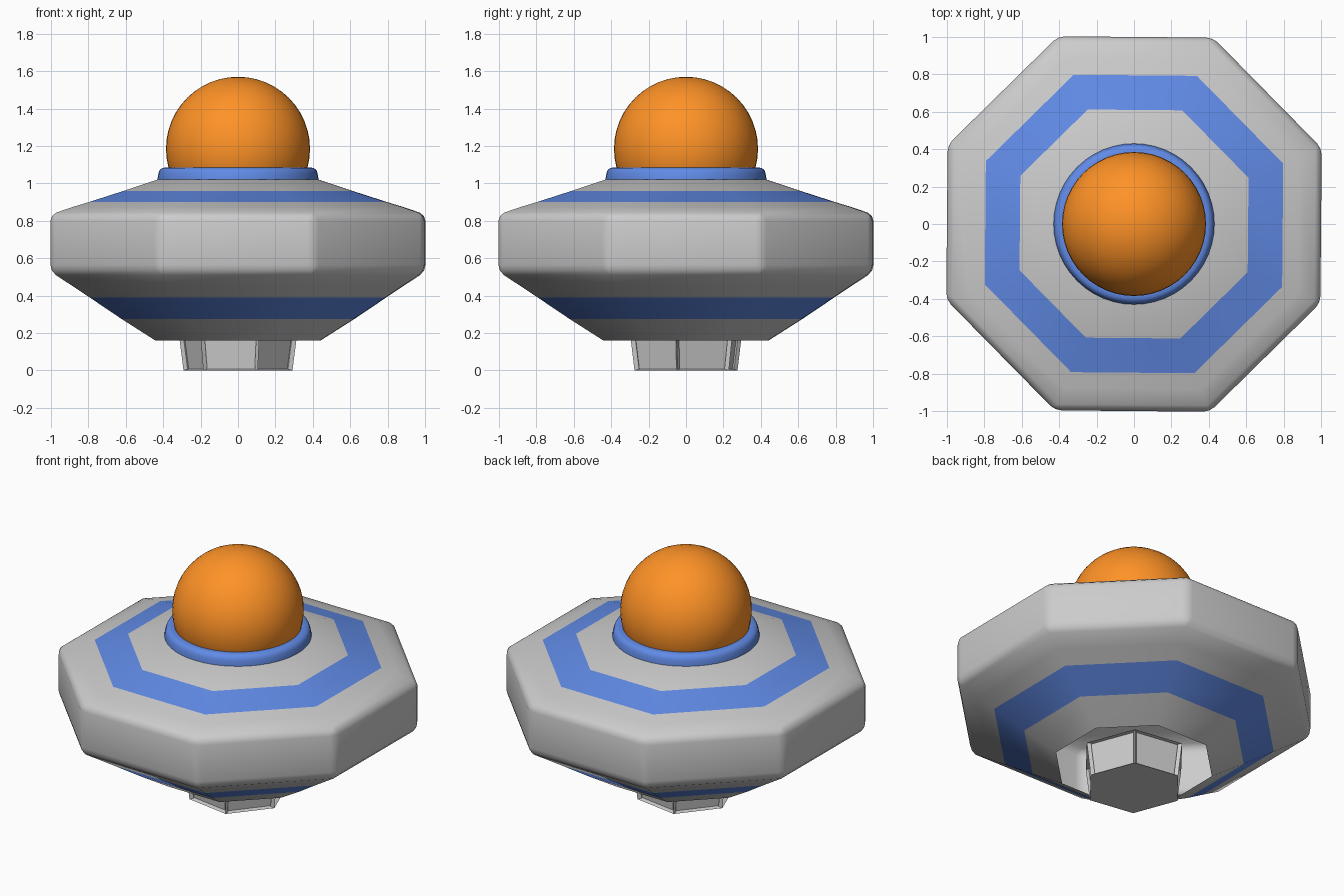
import bpy, bmesh, math

if "Cube" in bpy.data.objects:
    bpy.data.objects.remove(bpy.data.objects["Cube"])


def material(name, rgb):
    m = bpy.data.materials.new(name)
    m.diffuse_color = (*rgb, 1)
    m.use_nodes = True
    m.node_tree.nodes["Principled BSDF"].inputs["Base Color"].default_value = m.diffuse_color
    return m


def lathe(bm, profile, sides, start):
    """Spin (radius, z) points; returns one list of faces per profile segment."""
    rings = []
    for r, z in profile:
        rings.append([bm.verts.new((r * math.cos(start + math.tau * i / sides),
                                    r * math.sin(start + math.tau * i / sides), z))
                      for i in range(sides)])
    bands = []
    for a, b in zip(rings, rings[1:]):
        bands.append([bm.faces.new((a[i], a[(i + 1) % sides], b[(i + 1) % sides], b[i]))
                      for i in range(sides)])
    return rings, bands


def finish(bm, name, mats=(), angle=35):
    me = bpy.data.meshes.new(name)
    bm.to_mesh(me)
    bm.free()
    ob = bpy.data.objects.new(name, me)
    bpy.context.collection.objects.link(ob)
    for m in mats:
        me.materials.append(m)
    bpy.ops.object.select_all(action='DESELECT')
    ob.select_set(True)
    bpy.context.view_layer.objects.active = ob
    bpy.ops.object.shade_smooth_by_angle(angle=math.radians(angle))
    return ob


grey = material("grey", (0.8, 0.8, 0.8))
blue = material("blue", (0.12, 0.26, 0.8))
orange = material("orange", (1.0, 0.29, 0.02))

# Octagonal hull: profile given as flat-to-centre distances, open underneath
flats = [(0.44, 0.16), (0.62, 0.275), (0.79, 0.39), (0.88, 0.45), (1.0, 0.53),
         (1.0, 0.833), (0.88, 0.874), (0.795, 0.90), (0.61, 0.96), (0.43, 1.02)]
k = 1 / math.cos(math.pi / 8)
bm = bmesh.new()
rings, bands = lathe(bm, [(r * k, z) for r, z in flats], 8, math.radians(22.5 - 0.5))
bm.faces.new(rings[-1])
for i in (1, 7):                                   # painted stripes
    for f in bands[i]:
        f.material_index = 1
wall_edges = list({e for f in bands[4] for e in f.edges})
bmesh.ops.bevel(bm, geom=wall_edges, offset=0.035, segments=2, profile=0.5,
                affect='EDGES', clamp_overlap=True, material=0)
finish(bm, "hull", (grey, blue))

# Round collar under the dome
bm = bmesh.new()
lathe(bm, [(0.43, 1.0), (0.43, 1.025), (0.425, 1.055), (0.418, 1.073),
           (0.403, 1.083), (0.385, 1.085), (0.34, 1.085)], 48, 0)
finish(bm, "collar", (blue,), 50)

# Spherical dome, trimmed inside the collar
bm = bmesh.new()
bmesh.ops.create_uvsphere(bm, u_segments=48, v_segments=24, radius=0.385)
bmesh.ops.translate(bm, verts=bm.verts, vec=(0, 0, 1.185))
bmesh.ops.bisect_plane(bm, geom=bm.verts[:] + bm.edges[:] + bm.faces[:],
                       plane_co=(0, 0, 1.06), plane_no=(0, 0, 1), clear_inner=True)
finish(bm, "dome", (orange,), 60)

# Hexagonal pod below, with a recessed panel in each side
bm = bmesh.new()
rings, bands = lathe(bm, [(0.295, 0.0), (0.322, 0.21)], 6, math.radians(-9))
bm.faces.new(rings[0][::-1])
bm.faces.new(rings[1])
sides = bands[0]
corners = [e for e in bm.edges if abs(e.verts[0].co.z - e.verts[1].co.z) > 0.1]
bmesh.ops.inset_individual(bm, faces=sides, thickness=0.058, use_even_offset=True)
bmesh.ops.inset_individual(bm, faces=sides, thickness=0.006, depth=-0.025)
bmesh.ops.bevel(bm, geom=corners, offset=0.012, segments=2, profile=0.5, affect='EDGES')
finish(bm, "lower_pod")
